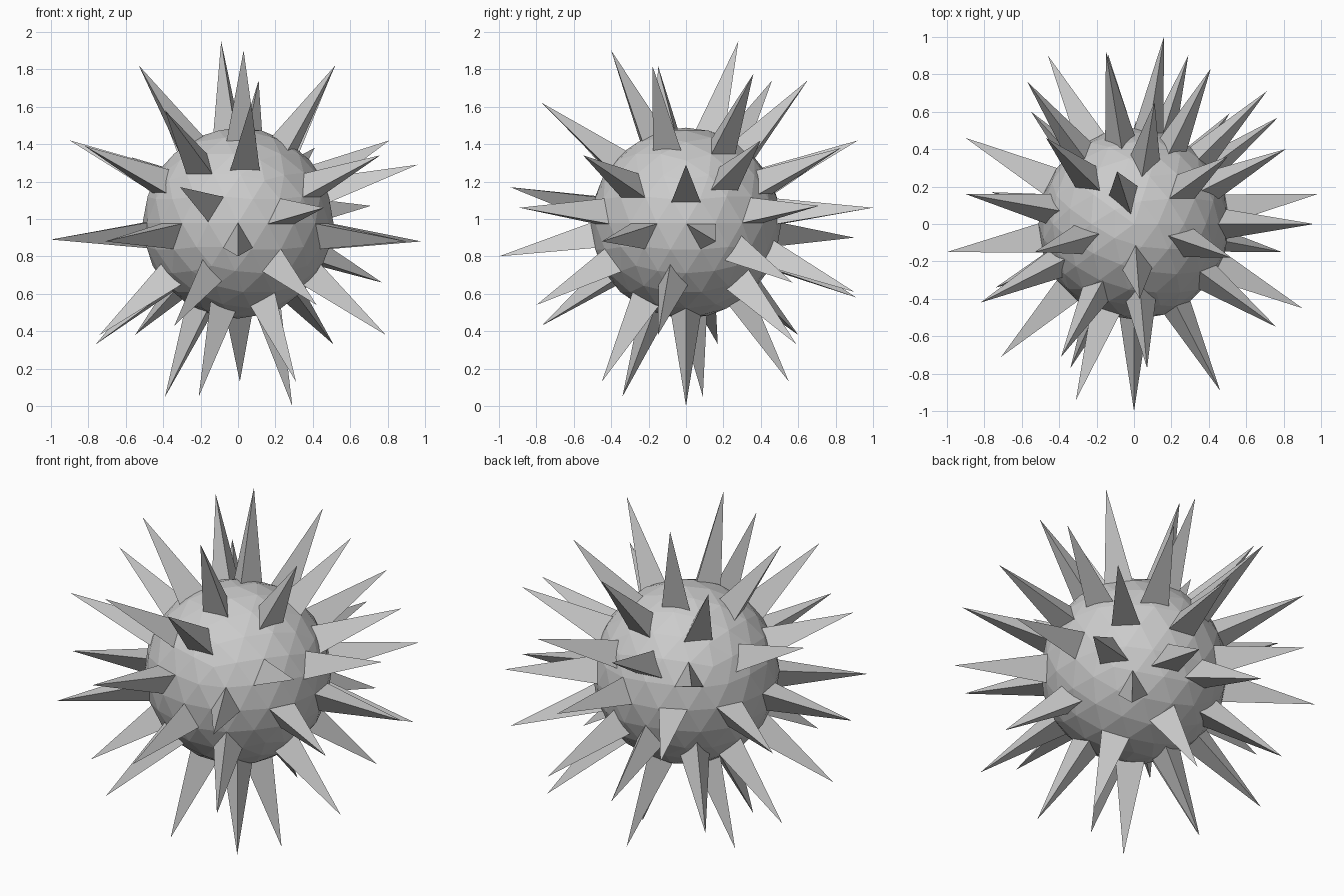
import bpy, bmesh, math
from mathutils import Vector, Matrix

if "Cube" in bpy.data.objects:
    bpy.data.objects.remove(bpy.data.objects["Cube"])

CENTRE = Vector((0, 0, 0.978))
BALL_R = 0.51
BASE_DIST, BASE_R = 0.45, 0.1


def finish(bm, name):
    mesh = bpy.data.meshes.new(name)
    bm.to_mesh(mesh)
    bm.free()
    obj = bpy.data.objects.new(name, mesh)
    bpy.context.collection.objects.link(obj)
    return obj


# Faceted core ball
bm = bmesh.new()
bmesh.ops.create_icosphere(bm, subdivisions=3, radius=BALL_R,
                           matrix=Matrix.Translation(CENTRE))
finish(bm, "ball")


# Three-sided spike from inside the ball out to its tip
def spike(bm, tip, flipped):
    d = tip - CENTRE
    length = d.length - BASE_DIST
    m = (Matrix.Translation(CENTRE + d.normalized() * (BASE_DIST + length / 2))
         @ d.to_track_quat('Z', 'Y').to_matrix().to_4x4()
         @ Matrix.Rotation(math.pi if flipped else 0, 4, 'Z'))
    bmesh.ops.create_cone(bm, cap_ends=True, segments=3, radius1=BASE_R,
                          radius2=0, depth=length, matrix=m)


# Spike tips: triangular bases pointing upward
up_tips = [
    (-.09, .28, 1.95), (.03, -.40, 1.90), (-.53, -.15, 1.82), (.52, -.18, 1.82),
    (.11, .65, 1.74), (.50, .36, 1.775), (-.47, .46, 1.74), (.07, -.77, 1.62),
    (-.39, -.71, 1.58), (-.90, .16, 1.42), (.81, .40, 1.42), (-.15, .92, 1.42),
    (.76, -.55, 1.34), (-.57, .76, 1.33), (.41, .83, 1.38), (.96, 0, 1.29),
    (.71, .71, 1.07), (.46, -.89, 1.06), (.16, 1.0, 1.06), (0, -1.0, .80),
    (.77, .57, .66), (.29, .90, .61), (-.14, .91, .58), (.42, -.80, .54),
    (-.34, -.77, .43), (.79, -.15, .38), (.51, .59, .33), (-.74, -.34, .38),
    (-.76, .17, .33), (-.55, .60, .38), (-.39, .09, .05), (-.21, -.34, .05),
    (.01, .55, .13), (.29, 0, 0), (.31, -.45, .13), (-.82, -.42, 1.39)]
# Spike tips: triangular bases pointing downward
down_tips = [
    (-.31, -.94, 1.17), (-1.0, -.15, .89), (-.71, -.71, .88),
    (.98, .16, .88), (.90, -.45, .88), (-.46, .90, .90), (-.90, .46, .90)]

bm = bmesh.new()
for tips, flipped in ((up_tips, False), (down_tips, True)):
    for t in tips:
        spike(bm, Vector(t), flipped)
finish(bm, "spikes")
